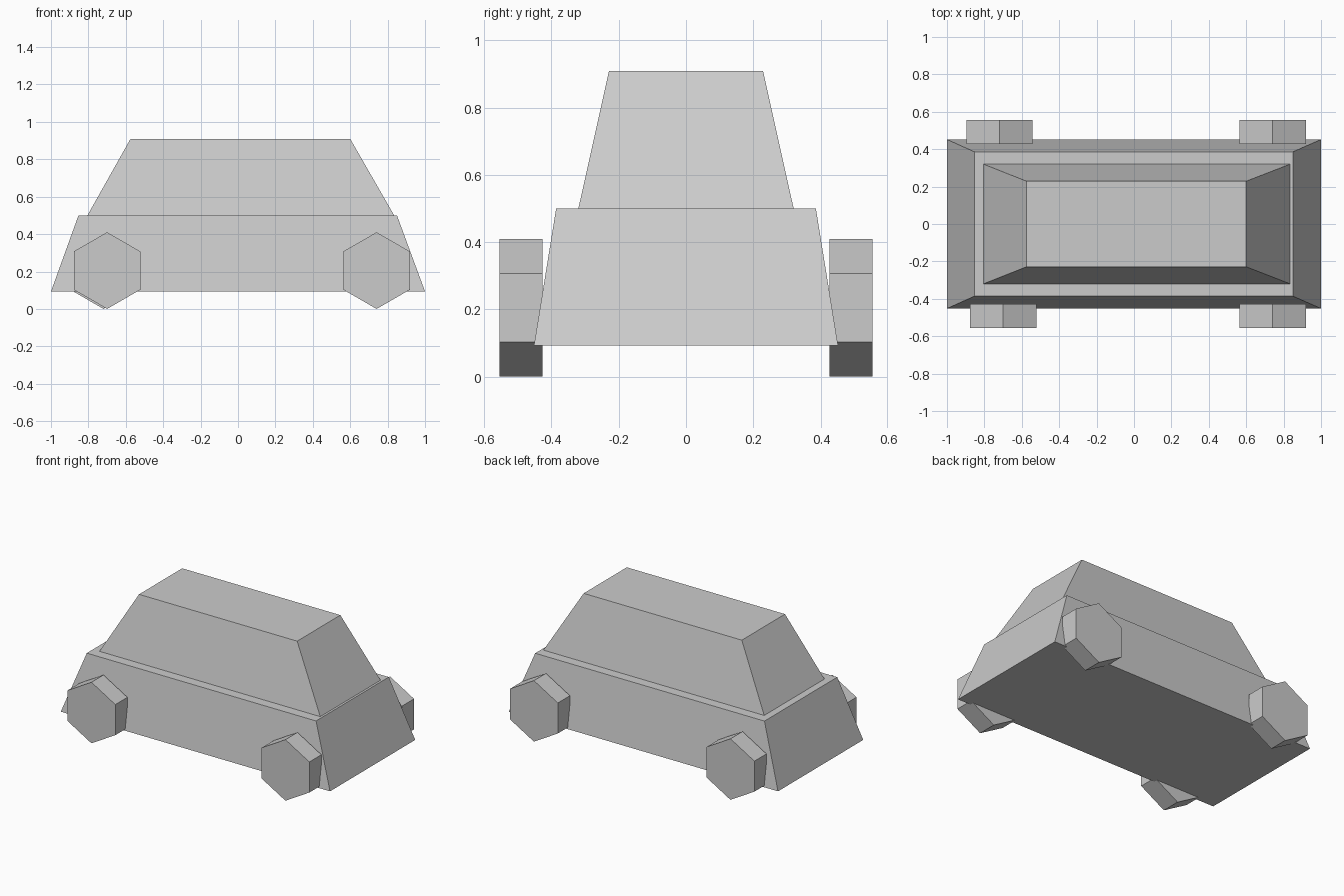
import bpy, bmesh, math
from mathutils import Matrix

if "Cube" in bpy.data.objects:
    bpy.data.objects.remove(bpy.data.objects["Cube"])


def finish(name, bm):
    bmesh.ops.recalc_face_normals(bm, faces=bm.faces)
    mesh = bpy.data.meshes.new(name)
    bm.to_mesh(mesh)
    bm.free()
    obj = bpy.data.objects.new(name, mesh)
    bpy.context.collection.objects.link(obj)
    return obj


def loft(name, rings):
    """Skin stacked rectangles given as (x0, x1, half_width, z)."""
    bm = bmesh.new()
    loops = [[bm.verts.new(p) for p in ((x0, -w, z), (x1, -w, z), (x1, w, z), (x0, w, z))]
             for x0, x1, w, z in rings]
    for a, b in zip(loops, loops[1:]):
        for i in range(4):
            j = (i + 1) % 4
            bm.faces.new((a[i], a[j], b[j], b[i]))
    bm.faces.new(loops[0][::-1])
    bm.faces.new(loops[-1])
    return finish(name, bm)


def wheel(name, x, y):
    """Six-sided wheel, corner pointing up, axle along y."""
    r, width = 0.205, 0.128
    bm = bmesh.new()
    bmesh.ops.create_cone(bm, cap_ends=True, segments=6, radius1=r, radius2=r, depth=width,
                          matrix=Matrix.Rotation(math.pi / 2, 4, 'X'))
    # Put a corner at the top, whatever the primitive's starting angle
    corner = max(bm.verts, key=lambda v: v.co.z).co
    turn = Matrix.Rotation(-math.atan2(corner.x, corner.z), 4, 'Y')
    bmesh.ops.transform(bm, matrix=turn, verts=bm.verts)
    obj = finish(name, bm)
    obj.location = (x, y, r)
    return obj


# Car shell: sill, shoulder, ledge to cabin base, roof
loft("car_body", [(-1.0, 1.0, 0.452, 0.093),
                  (-0.853, 0.85, 0.386, 0.50),
                  (-0.805, 0.835, 0.32, 0.50),
                  (-0.575, 0.60, 0.229, 0.909)])

# Wheels
for side, y, left_x in (("near", -0.491, -0.70), ("far", 0.491, -0.719)):
    wheel(f"left_wheel_{side}", left_x, y)
    wheel(f"right_wheel_{side}", 0.741, y)
